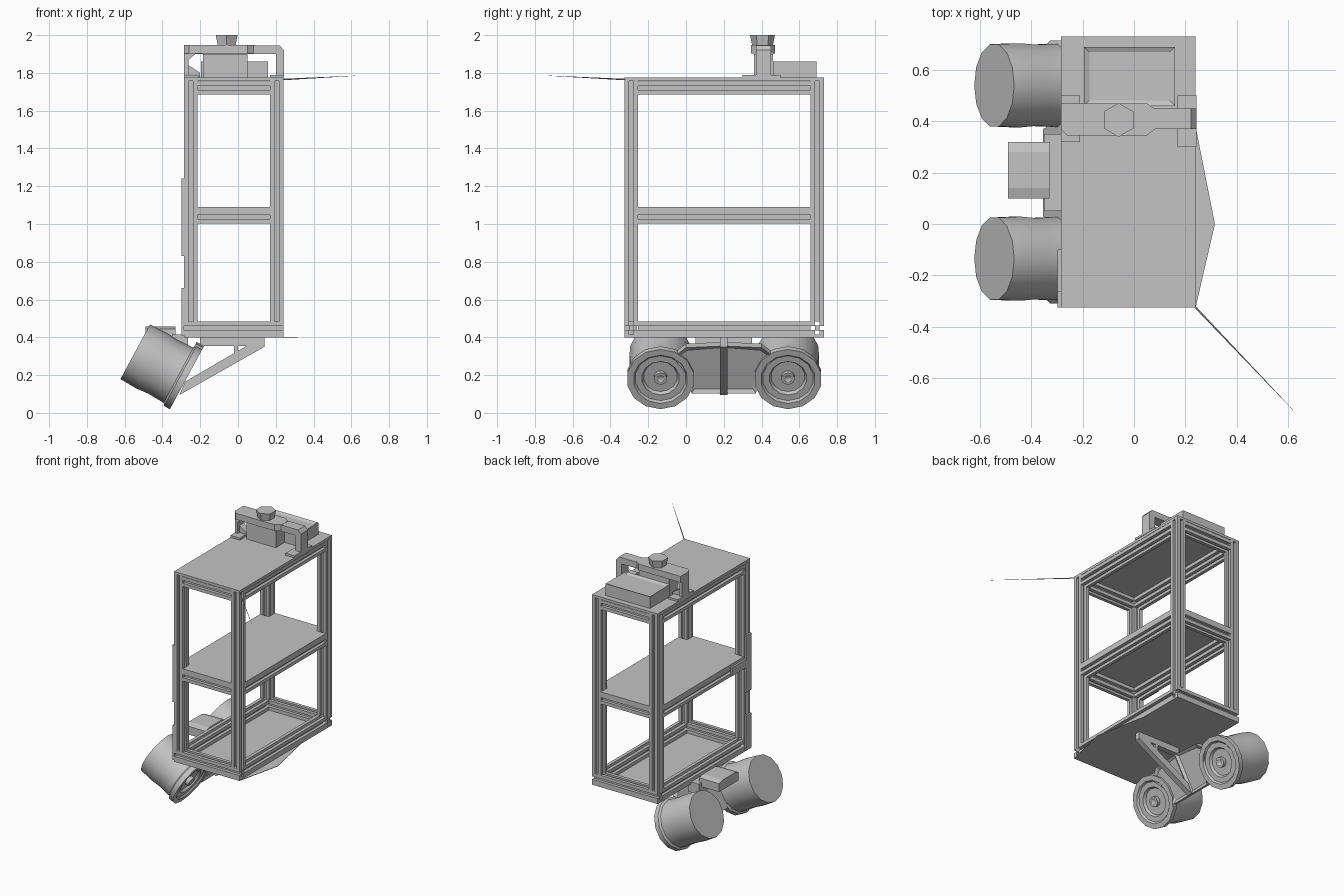
import bpy, bmesh, math
from mathutils import Vector, Matrix

cube = bpy.data.objects.get("Cube")
if cube:
    bpy.data.objects.remove(cube)

grey = bpy.data.materials.new("plain_grey")
grey.use_nodes = True
GREY = (0.55, 0.55, 0.55, 1)
grey.diffuse_color = GREY
grey.node_tree.nodes["Principled BSDF"].inputs["Base Color"].default_value = GREY


def finish(name, bm, matrix=None):
    if matrix:
        bm.transform(matrix)
    bmesh.ops.recalc_face_normals(bm, faces=bm.faces)
    mesh = bpy.data.meshes.new(name)
    bm.to_mesh(mesh)
    bm.free()
    mesh.materials.append(grey)
    obj = bpy.data.objects.new(name, mesh)
    bpy.context.collection.objects.link(obj)
    return obj


def box(name, x, y, z):
    bm = bmesh.new()
    bmesh.ops.create_cube(bm, size=1)
    for v in bm.verts:
        v.co = [r[0] + (c + 0.5) * (r[1] - r[0]) for c, r in zip(v.co, (x, y, z))]
    return finish(name, bm)


def prism(name, points, depth, matrix=None):
    """Extrude a 2D outline along local z by depth."""
    bm = bmesh.new()
    face = bm.faces.new([bm.verts.new((a, b, 0)) for a, b in points])
    ext = bmesh.ops.extrude_face_region(bm, geom=[face])["geom"]
    for v in ext:
        if isinstance(v, bmesh.types.BMVert):
            v.co.z += depth
    return finish(name, bm, matrix)


def frame_axes(origin, u, v, w):
    m = Matrix((u, v, w)).transposed().to_4x4()
    m.translation = origin
    return m


X, Y, Z = Vector((1, 0, 0)), Vector((0, 1, 0)), Vector((0, 0, 1))

# Slotted extrusion profile shared by all posts and rails
H, S, D = 0.035, 0.011, 0.022
slot_profile = []
for k in range(4):
    turn = Matrix.Rotation(k * math.pi / 2, 2)
    for p in ((H, -H), (H, -S), (H - D, -S), (H - D, S), (H, S)):
        slot_profile.append(tuple(turn @ Vector(p)))


def rail(name, start, axis, length):
    u, v = {"x": (Y, Z), "y": (Z, X), "z": (X, Y)}[axis]
    return prism(name, slot_profile, length, frame_axes(Vector(start), u, v, u.cross(v)))


# Rack frame
X0, X1, Y0, Y1 = -0.285, 0.24, -0.325, 0.73
xs = {"right": X0 + H, "left": X1 - H}
ys = {"front": Y0 + H, "back": Y1 - H}
for sx, x in xs.items():
    for sy, y in ys.items():
        rail(f"post_{sy}_{sx}", (x, y, 0.485), "z", 1.28)
for level, z in (("bottom", 0.45), ("middle", 1.037), ("top", 1.72)):
    inner = 0 if level == "bottom" else 2 * H
    for sy, y in ys.items():
        rail(f"{level}_rail_{sy}", (X0 + inner, y, z), "x", X1 - X0 - 2 * inner)
    for sx, x in xs.items():
        rail(f"{level}_rail_{sx}", (x, Y0 + 2 * H, z), "y", Y1 - Y0 - 4 * H)

# Shelves and base plate with a shallow point on its left edge
box("top_plate", (X0, X1), (Y0, Y1), (1.757, 1.775))
box("middle_shelf_core", (X0 + 2 * H, X1 - 2 * H), (Y0, Y1), (1.072, 1.09))
box("middle_shelf", (X0, X1), (Y0 + 2 * H, Y1 - 2 * H), (1.072, 1.09))
base = [(X0, Y0), (X1, Y0), (X1, Y1), (X0, Y1)]
prism("base_plate", base, 0.015, Matrix.Translation((0, 0, 0.4)))
prism("base_edge_flap", [(X1, Y0), (0.315, 0), (X1, 0.38)], 0.003, Matrix.Translation((0, 0, 0.4)))

# Corner braces on the outside of the front right post
def brace(name, z, up):
    pts = [(Y0, z), (-0.1, z), (-0.1, z + up * 0.02), (-0.25, z + up * 0.17), (Y0, z + up * 0.17)]
    bm = bmesh.new()
    face = bm.faces.new([bm.verts.new((-0.292, a, b)) for a, b in pts])
    bmesh.ops.inset_region(bm, faces=[face], thickness=0.042)
    bmesh.ops.delete(bm, geom=[face], context="FACES")
    obj = finish(name, bm)
    mod = obj.modifiers.new("thickness", "SOLIDIFY")
    mod.thickness = 0.012
    mod.offset = 0


brace("brace_upper", 1.06, 1)
brace("brace_lower", 1.02, -1)
brace("brace_bottom", 0.475, 1)
box("brace_upper_strip", (-0.298, X0), (Y0, -0.26), (0.83, 1.24))
box("brace_middle_strip", (-0.298, X0), (Y0, -0.1), (1.01, 1.07))
box("brace_bottom_strip", (-0.298, X0), (Y0, -0.26), (0.41, 0.66))

# Tilted drive units: local z runs along the axle, outward and upward
axle = Vector((-0.88, 0, 0.475)).normalized()
up_slope = Y.cross(axle)
hub_x, hub_z = -0.275, 0.178
LATHE = [(0.0, 0.02), (0.02, 0.005), (0.035, 0.005), (0.035, 0.03), (0.09, 0.03),
         (0.1, 0.012), (0.135, 0.012), (0.145, 0.0), (0.18, 0.0), (0.18, 0.035),
         (0.166, 0.045), (0.162, 0.14), (0.168, 0.21), (0.164, 0.306), (0.0, 0.306)]


def drum(name, y):
    bm = bmesh.new()
    verts = [bm.verts.new((r, 0, h)) for r, h in LATHE]
    edges = [bm.edges.new(pair) for pair in zip(verts, verts[1:])]
    bmesh.ops.spin(bm, geom=verts + edges, axis=(0, 0, 1), cent=(0, 0, 0),
                   angle=2 * math.pi, steps=14, use_duplicate=False)
    bmesh.ops.remove_doubles(bm, verts=bm.verts, dist=0.0005)
    obj = finish(name, bm, frame_axes(Vector((hub_x, y, hub_z)), up_slope, Y, axle))
    bpy.ops.object.select_all(action="DESELECT")
    obj.select_set(True)
    bpy.context.view_layer.objects.active = obj
    bpy.ops.object.shade_smooth_by_angle(angle=math.radians(30))


drum("drum_front", -0.135)
drum("drum_back", 0.54)

# Carrier plate between the drums, with two sunken panels
carrier = frame_axes(Vector((hub_x, 0.2, hub_z)), up_slope, Y, axle)
for side, name in ((-1, "carrier_front"), (1, "carrier_back")):
    pts = [(-0.085, 0), (-0.085, side * 0.17), (0.04, side * 0.2), (0.13, side * 0.27),
           (0.19, side * 0.2), (0.2, 0)]
    obj = prism(name, pts, 0.045, carrier)
    bm = bmesh.new()
    bm.from_mesh(obj.data)
    bm.faces.ensure_lookup_table()
    panel = [f for f in bm.faces if f.normal.dot(axle) < -0.9]
    bmesh.ops.inset_region(bm, faces=panel, thickness=0.025)
    bmesh.ops.translate(bm, verts=panel[0].verts, vec=axle * 0.015)
    bm.to_mesh(obj.data)
    bm.free()

# Triangular strut under the base
strut = frame_axes(Vector((0, 0.22, 0)), X, Z, -Y)
prism("strut_top", [(-0.2, 0.355), (0.14, 0.355), (0.14, 0.4), (-0.2, 0.4)], 0.04, strut)
prism("strut_diagonal", [(-0.31, 0.095), (0.14, 0.35), (0.14, 0.375), (0.08, 0.375), (-0.28, 0.165)], 0.04, strut)
prism("strut_web", [(-0.02, 0.27), (0.0, 0.28), (0.0, 0.36), (-0.02, 0.36)], 0.04, strut)

# Housing between the drums
side_on = frame_axes(Vector((-0.49, 0, 0)), Y, Z, X)
prism("housing", [(0.1, 0.385), (0.32, 0.385), (0.32, 0.445), (0.28, 0.457), (0.14, 0.457), (0.1, 0.445)], 0.16, side_on)
box("housing_bracket", (-0.35, X0 + 0.02), (0.05, 0.35), (0.34, 0.415))

# Handle over the instruments on top
hoop = [(X0, 1.775), (X0, 1.925), (-0.262, 1.945), (0.222, 1.945), (0.243, 1.92), (0.243, 1.775),
        (0.2, 1.775), (0.2, 1.9), (-0.225, 1.9), (-0.262, 1.87), (-0.262, 1.775)]
prism("handle", hoop, 0.08, frame_axes(Vector((0, 0.45, 0)), X, Z, -Y))
bar = [(X0, 0.37), (-0.26, 0.345), (0.05, 0.345), (0.09, 0.375), (0.09, 0.44), (0.05, 0.47), (X0, 0.47)]
prism("handle_bridge", bar, 0.045, Matrix.Translation((0, 0, 1.902)))
prism("handle_gusset", [(X0, 1.775), (-0.2, 1.775), (-0.2, 1.8), (-0.262, 1.84)], 0.05,
      frame_axes(Vector((0, 0.44, 0)), X, Z, -Y))
box("handle_foot_left", (0.17, 0.243), (0.3, 0.5), (1.775, 1.79))
box("handle_foot_right", (X0, -0.21), (0.32, 0.5), (1.775, 1.79))
box("sensor_block", (-0.185, 0.05), (0.36, 0.46), (1.775, 1.9))

# Hexagonal knob
bm = bmesh.new()
bmesh.ops.create_cone(bm, cap_ends=True, segments=6, radius1=0.055, radius2=0.066, depth=0.055)
finish("knob", bm, Matrix.Translation((-0.06, 0.405, 1.9725)))

# Instrument tray with a sunken screen
tray = box("instrument_tray", (-0.195, 0.16), (0.46, 0.69), (1.775, 1.86))
bm = bmesh.new()
bm.from_mesh(tray.data)
top = [f for f in bm.faces if f.normal.z > 0.9]
bmesh.ops.inset_region(bm, faces=top, thickness=0.03)
bmesh.ops.translate(bm, verts=top[0].verts, vec=(0, 0, -0.01))
bm.to_mesh(tray.data)
bm.free()

# Thin whisker at the front left corner
root, tip = Vector((X1, Y0, 1.765)), Vector((0.62, -0.725, 1.785))
bm = bmesh.new()
bmesh.ops.create_cone(bm, cap_ends=True, segments=4, radius1=0.004, radius2=0.0005, depth=(tip - root).length)
turn = (tip - root).to_track_quat("Z", "Y").to_matrix().to_4x4()
finish("whisker", bm, Matrix.Translation((root + tip) / 2) @ turn)
